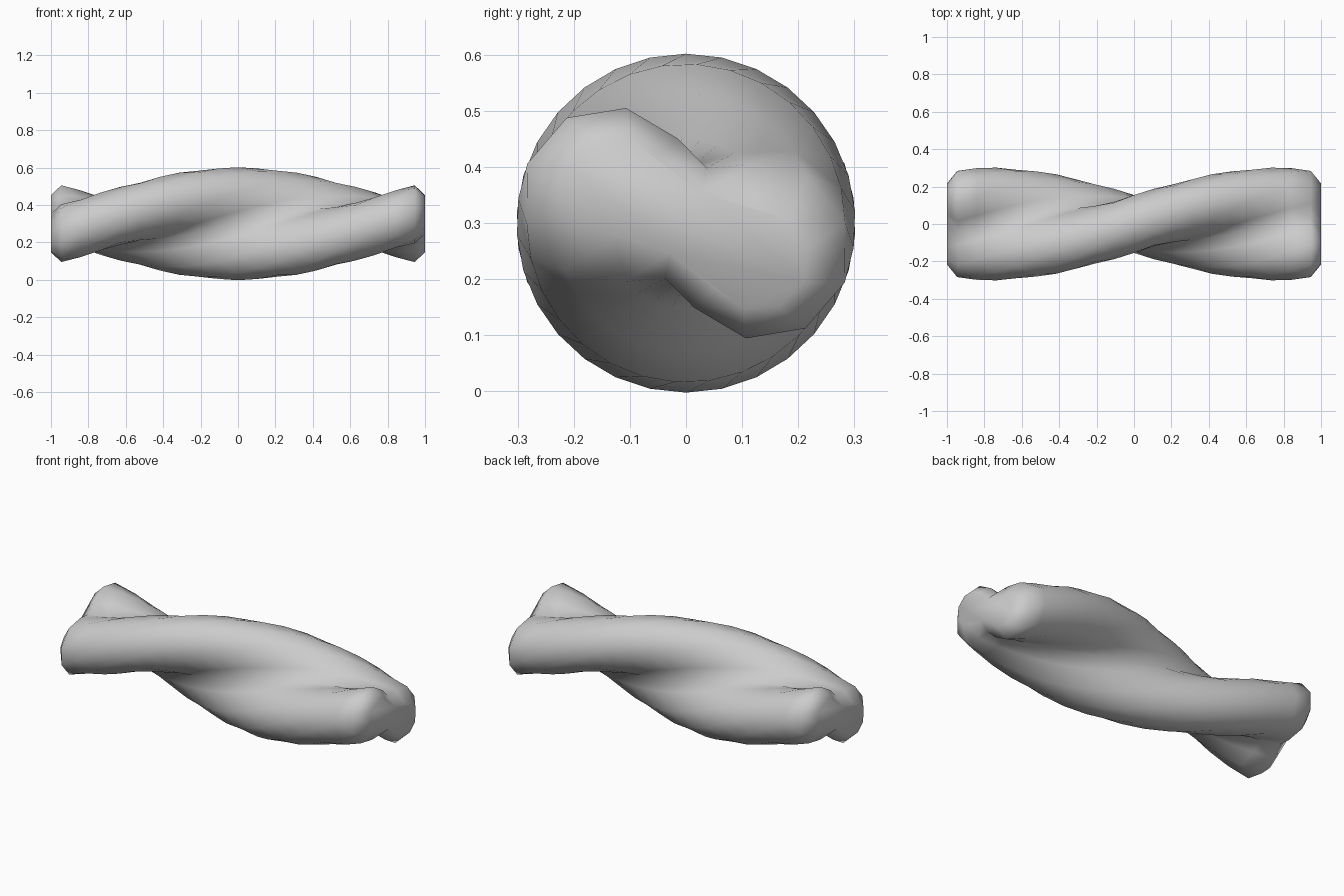
import bpy, bmesh, math

cube = bpy.data.objects.get("Cube")
if cube:
    bpy.data.objects.remove(cube, do_unlink=True)

# One plain material
mat = bpy.data.materials.new("grey")
mat.use_nodes = True
grey = (0.6, 0.6, 0.6, 1)
mat.diffuse_color = grey
mat.node_tree.nodes["Principled BSDF"].inputs["Base Color"].default_value = grey

LOBE_OFFSET = 0.145
TWIST = math.radians(117)   # per unit of length
RINGS = 19


def section(radius, waist):
    """Two-lobed outline: an arc, a waist point, then both again turned by half."""
    arc = [math.radians(a) for a in range(-120, 121, 40)]
    half = [(LOBE_OFFSET + radius * math.cos(a), radius * math.sin(a)) for a in arc]
    half.append((0, waist))
    return half + [(-u, -v) for u, v in half]


def add_ring(bm, x, radius, waist):
    t = math.pi / 2 - TWIST * x
    c, s = math.cos(t), math.sin(t)
    return [bm.verts.new((x, u * c - v * s, 0.3 + u * s + v * c))
            for u, v in section(radius, waist)]


# Twisted body with rounded-off ends
bm = bmesh.new()
rings = [add_ring(bm, -1, 0.09, 0.06)]
for i in range(RINGS):
    rings.append(add_ring(bm, -0.945 + 1.89 * i / (RINGS - 1), 0.157, 0.105))
rings.append(add_ring(bm, 1, 0.09, 0.06))

n = len(rings[0])
for a, b in zip(rings, rings[1:]):
    for k in range(n):
        j = (k + 1) % n
        bm.faces.new((a[k], a[j], b[j], b[k]))
bm.faces.new(rings[0])
bm.faces.new(rings[-1])
bmesh.ops.recalc_face_normals(bm, faces=bm.faces)
for f in bm.faces:
    f.smooth = True

mesh = bpy.data.meshes.new("twisted_body")
bm.to_mesh(mesh)
bm.free()
mesh.materials.append(mat)
body = bpy.data.objects.new("twisted_body", mesh)
bpy.context.collection.objects.link(body)
